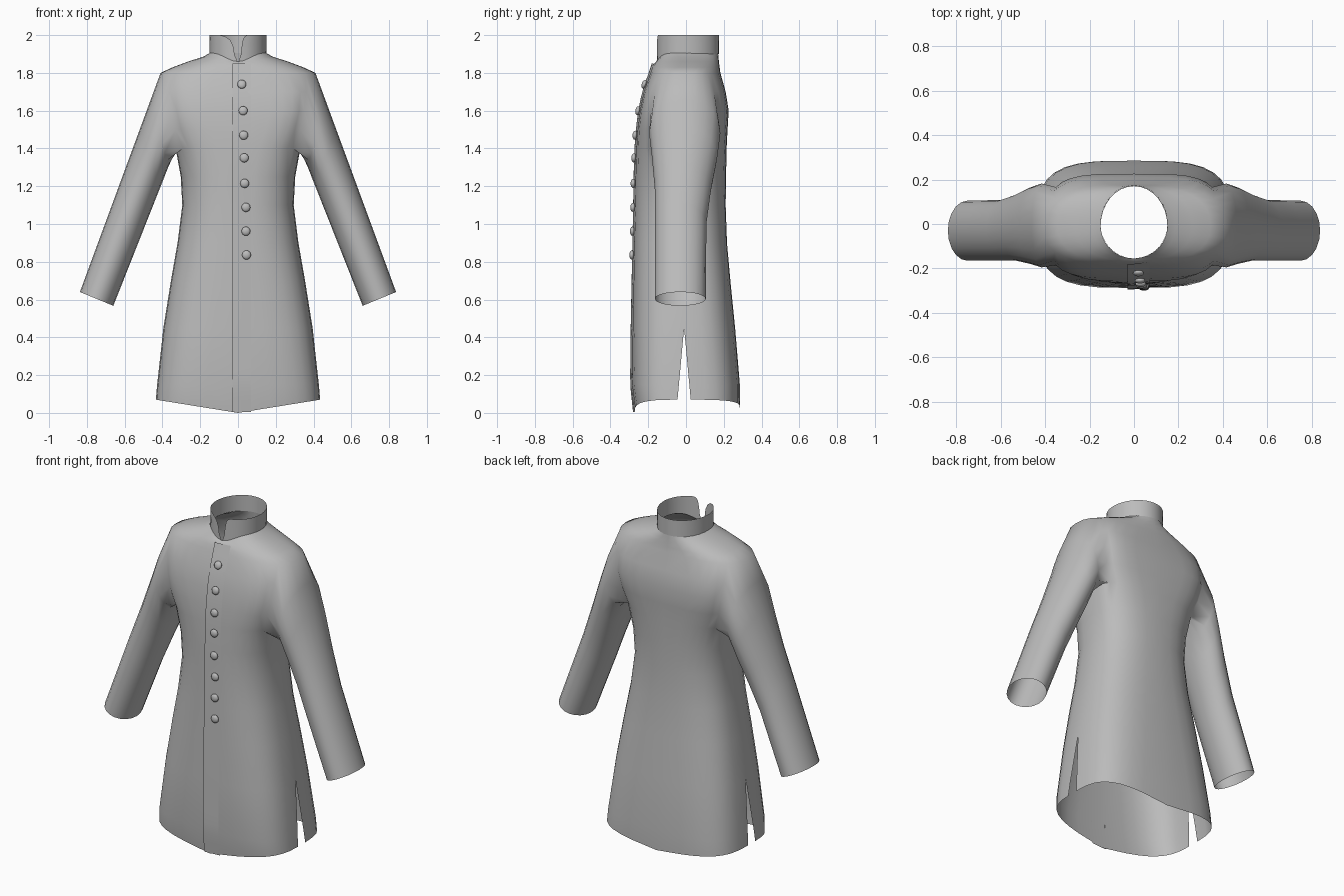
import bpy, bmesh
from math import sin, cos, pi, copysign
from mathutils import Vector

if "Cube" in bpy.data.objects:
    bpy.data.objects.remove(bpy.data.objects["Cube"])

cloth = bpy.data.materials.new("grey_cloth")
cloth.use_nodes = True
cloth.diffuse_color = (0.5, 0.5, 0.5, 1)
cloth.node_tree.nodes["Principled BSDF"].inputs["Base Color"].default_value = (0.5, 0.5, 0.5, 1)

Y0 = -0.01      # depth of the side seams
COLS = 16       # columns in each half shell
HOLE = 3        # armhole half width in columns
# height, half width, front y, back y, squareness
ROWS = [
    (0.0, 0.435, -0.272, 0.285, 3.5), (0.15, 0.428, -0.288, 0.285, 3.4),
    (0.45, 0.395, -0.285, 0.26, 3.0), (0.7, 0.355, -0.28, 0.235, 2.8),
    (0.9, 0.32, -0.276, 0.217, 2.6), (1.1, 0.295, -0.272, 0.21, 2.5),
    (1.25, 0.303, -0.27, 0.212, 2.6), (1.4, 0.33, -0.265, 0.215, 3.0),
    (1.5, 0.365, -0.258, 0.22, 3.6), (1.6, 0.385, -0.245, 0.226, 4.0),
    (1.7, 0.4, -0.225, 0.21, 3.6), (1.8, 0.41, -0.19, 0.182, 2.6),
    (1.83, 0.345, -0.18, 0.178, 2.4), (1.86, 0.265, -0.17, 0.174, 2.2),
    (1.885, 0.185, -0.162, 0.172, 2.1), (1.905, 0.15, -0.155, 0.17, 2.0),
]
ARM_LOW, ARM_TOP = 7, 11


def lerp_table(table, t):
    """Interpolate the rows of a table by their first column."""
    for a, b in zip(table, table[1:]):
        if t <= b[0]:
            f = max(0, (t - a[0]) / (b[0] - a[0]))
            return [p + (q - p) * f for p, q in zip(a, b)]
    return list(table[-1])


def section(row, angle, side):
    """Point on a rounded cross-section; side -1 is front, +1 is back."""
    z, hw, yf, yb, n = row
    c, s = cos(angle), max(0.0, sin(angle))
    x = hw * copysign(abs(c) ** (2 / n), c)
    depth = Y0 - yf if side < 0 else yb - Y0
    return Vector((x, Y0 + side * depth * s ** (2 / n), z))


def front_y(x, z):
    _, hw, yf, _, n = lerp_table(ROWS, z)
    return Y0 + (yf - Y0) * (1 - abs(x / hw) ** n) ** (1 / n)


def finish(name, bm, angle=45):
    mesh = bpy.data.meshes.new(name)
    bm.to_mesh(mesh)
    bm.free()
    mesh.materials.append(cloth)
    ob = bpy.data.objects.new(name, mesh)
    bpy.context.collection.objects.link(ob)
    bpy.ops.object.select_all(action="DESELECT")
    ob.select_set(True)
    bpy.context.view_layer.objects.active = ob
    bpy.ops.object.shade_smooth_by_angle(angle=angle * pi / 180)
    return ob


def skin(bm, grid, closed=False, skip=lambda i, j: False):
    """Fill a grid of vertices with quads."""
    for i in range(len(grid) - 1):
        n = len(grid[i])
        for j in range(n if closed else n - 1):
            if not skip(i, j):
                k = (j + 1) % n
                bm.faces.new((grid[i][j], grid[i][k], grid[i + 1][k], grid[i + 1][j]))


# Coat body: front and back shells, welded above the side slits
bm = bmesh.new()
shells = {}
for side in (-1, 1):
    grid = []
    for i, row in enumerate(ROWS):
        line = []
        for j in range(COLS + 1):
            p = section(row, pi * j / COLS, side)
            if i == 0:
                low = 0.0 if side < 0 else 0.025
                p.z = low + (0.07 - low) * abs(p.x) / row[1]
            if side < 0 and row[0] > 1.85:      # neckline dips at the front
                p.z -= (row[0] - 1.845) * 0.75 * sin(pi * j / COLS) ** 6
            if j in (0, COLS):                  # slit opens toward the hem
                p.y += side * 0.035 * max(0, 0.45 - p.z) / 0.38
            line.append(bm.verts.new(p))
        grid.append(line)
    shells[side] = grid
    skin(bm, grid, skip=lambda i, j: ARM_LOW <= i < ARM_TOP
         and (j < HOLE or j >= COLS - HOLE))

# Sleeves: grown from the armhole loops down to the cuffs
SLEEVE = [  # position, front y, back y
    (0.0, -0.2, 0.185), (0.12, -0.195, 0.182), (0.25, -0.18, 0.165),
    (0.42, -0.165, 0.132), (0.6, -0.165, 0.108), (1.0, -0.165, 0.105)]
for sx in (1, -1):
    def edge(side):
        g = shells[side]
        col = (lambda j: j) if sx > 0 else (lambda j: COLS - j)
        return ([g[ARM_TOP][col(j)] for j in range(HOLE)]
                + [g[i][col(HOLE)] for i in range(ARM_TOP, ARM_LOW - 1, -1)]
                + [g[ARM_LOW][col(j)] for j in range(HOLE - 1, -1, -1)])
    loop = edge(-1) + edge(1)[-2:0:-1]
    rings = [loop]
    for t in (0.12, 0.25, 0.42, 0.6, 0.8, 1.0):
        _, yf, yb = lerp_table(SLEEVE, t)
        outer = Vector((0.41, 0, 1.8)).lerp(Vector((0.837, 0, 0.64)), t)
        inner = Vector((0.33, 0, 1.4)).lerp(Vector((0.66, 0, 0.567)), t)
        ring = []
        for k in range(len(loop)):
            a = 2 * pi * k / len(loop)
            p = (outer + inner) / 2 + (outer - inner) / 2 * cos(a)
            p.y = (yf + yb) / 2 - (yb - yf) / 2 * sin(a)
            p.x *= sx
            ring.append(bm.verts.new(p))
        rings.append(ring)
    skin(bm, rings, closed=True)
bmesh.ops.remove_doubles(bm, verts=bm.verts, dist=0.0005)
bmesh.ops.recalc_face_normals(bm, faces=bm.faces)
finish("coat_body", bm, 60)

# Standing collar with a notched, rounded front opening
bm = bmesh.new()
grid = []
for z, right, left in [(1.9, 0.02, 0.02), (1.925, 0.12, 0.1), (1.955, 0.16, 0.13),
                       (1.98, 0.27, 0.17), (1.993, 0.45, 0.22), (2.0, 0.68, 0.32)]:
    line = []
    for j in range(33):
        a = left + (2 * pi - left - right) * j / 32     # measured from the front
        x, c = sin(a), cos(a)
        y = -0.155 * c if c > 0 else -0.175 * c
        dip = 0.04 * max(0, c) ** 6 * (2.0 - z) / 0.1
        line.append(bm.verts.new((0.151 * x, y, z - dip)))
    grid.append(line)
skin(bm, grid)
bmesh.ops.recalc_face_normals(bm, faces=bm.faces)
finish("collar", bm)

# Overlapping front edge, raised at one side and blending into the body
bm = bmesh.new()
grid = []
for k in range(31):
    z = 0.006 + 1.845 * k / 30
    grid.append([bm.verts.new((x, front_y(x, z) - lift, z))
                 for x, lift in ((-0.03, 0.0), (-0.03, 0.008), (0.0, 0.006), (0.07, 0.0))])
skin(bm, grid)
bmesh.ops.recalc_face_normals(bm, faces=bm.faces)
finish("front_overlap", bm)

# Buttons: flattened domes down the front
BUTTONS = [(0.02, 1.74), (0.027, 1.6), (0.03, 1.47), (0.033, 1.35),
           (0.035, 1.215), (0.042, 1.088), (0.042, 0.962), (0.045, 0.836)]
for k, (x, z) in enumerate(BUTTONS):
    bm = bmesh.new()
    bmesh.ops.create_uvsphere(bm, u_segments=14, v_segments=8, radius=0.024)
    bmesh.ops.scale(bm, vec=(1, 0.55, 1), verts=bm.verts)
    button = finish(f"button_{k + 1}", bm)
    button.location = (x, front_y(x, z) - 0.01, z)
    slope = (front_y(x, z + 0.03) - front_y(x, z - 0.03)) / 0.06
    button.rotation_euler.x = -slope
